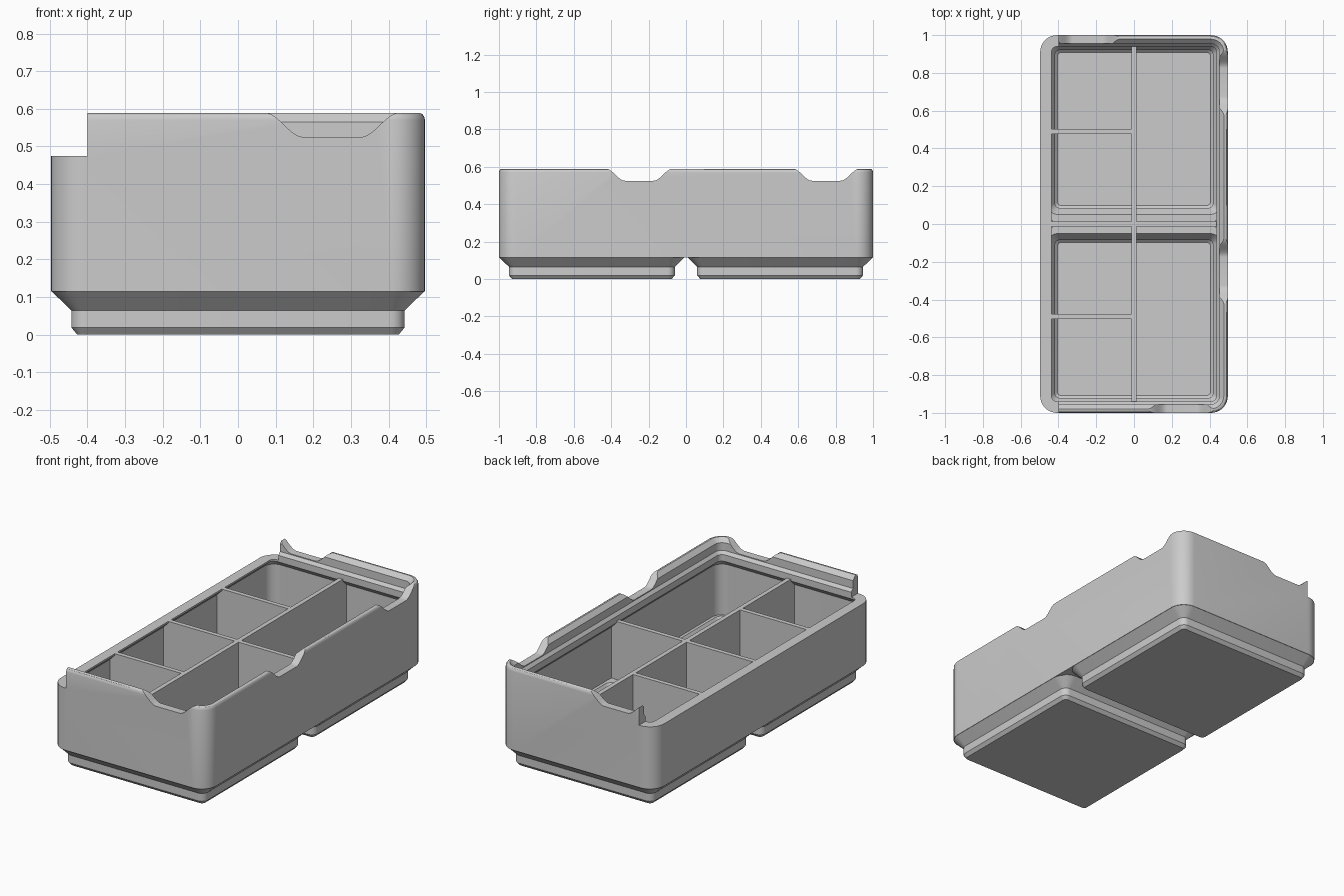
import bpy, bmesh, math

cube = bpy.data.objects.get("Cube")
if cube:
    bpy.data.objects.remove(cube, do_unlink=True)

HX, HY, R = 0.497, 1.0, 0.09      # body half sizes and corner radius
PITCH = 0.503                     # foot centre distance from the middle
RIM = 0.475                       # divider and low wall height
THICK = 0.026                     # divider thickness

grey = bpy.data.materials.new("plain_grey")
grey.use_nodes = True
grey.diffuse_color = (0.6, 0.6, 0.6, 1)
grey.node_tree.nodes["Principled BSDF"].inputs["Base Color"].default_value = (0.6, 0.6, 0.6, 1)


def add_object(name, bm):
    bmesh.ops.recalc_face_normals(bm, faces=bm.faces)
    mesh = bpy.data.meshes.new(name)
    bm.to_mesh(mesh)
    bm.free()
    mesh.materials.append(grey)
    obj = bpy.data.objects.new(name, mesh)
    bpy.context.collection.objects.link(obj)
    return obj


def smooth(obj):
    bpy.ops.object.select_all(action='DESELECT')
    obj.select_set(True)
    bpy.context.view_layer.objects.active = obj
    bpy.ops.object.shade_smooth_by_angle(angle=math.radians(30))


def ring(bm, hx, hy, r, z, cy=0, steps=8):
    """Rounded rectangle loop of vertices."""
    verts = []
    for k, (sx, sy) in enumerate([(1, 1), (-1, 1), (-1, -1), (1, -1)]):
        for i in range(steps + 1):
            a = math.pi / 2 * (k + i / steps)
            verts.append(bm.verts.new((sx * (hx - r) + r * math.cos(a),
                                       cy + sy * (hy - r) + r * math.sin(a), z)))
    return verts


def loft(bm, rings, closed=False):
    pairs = list(zip(rings, rings[1:]))
    if closed:
        pairs.append((rings[-1], rings[0]))
    for a, b in pairs:
        n = len(a)
        for i in range(n):
            j = (i + 1) % n
            bm.faces.new((a[i], a[j], b[j], b[i]))
    if not closed:
        bm.faces.new(rings[0])
        bm.faces.new(rings[-1])


def box(name, x0, x1, y0, y1, z0, z1):
    bm = bmesh.new()
    bmesh.ops.create_cube(bm, size=1)
    for v in bm.verts:
        v.co = (x1 if v.co.x > 0 else x0, y1 if v.co.y > 0 else y0, z1 if v.co.z > 0 else z0)
    return add_object(name, bm)


def notch_cutter(centre, side):
    """Scooped notch through the lip; side is front, back or right."""
    flat, wide, low, high = 0.075, 0.18, 0.525, 0.59
    pts = []
    for i in range(13):
        t = i / 12
        pts.append((flat + (wide - flat) * t, low + (high - low) * (1 - math.cos(math.pi * t)) / 2))
    pts.append((wide, high + 0.05))
    outline = pts + [(-u, z) for u, z in reversed(pts)]
    bm = bmesh.new()
    ends = []
    for depth in (0.06, -0.07):
        loop = []
        for u, z in outline:
            if side == "right":
                co = (HX + depth, centre + u, z)
            else:
                s = 1 if side == "back" else -1
                co = (centre + u, s * (HY + depth), z)
            loop.append(bm.verts.new(co))
        ends.append(loop)
    loft(bm, ends)
    return add_object("notch_cutter", bm)


# Outer wall with the stacking lip: (inset, height) profile swept round the bin
profile = [(0, 0.115), (0, 0.570), (0.002, 0.578), (0.006, 0.585), (0.013, 0.589),
           (0.0215, 0.589), (0.0455, 0.565), (0.0455, 0.520), (0.06, 0.503),
           (0.06, RIM), (0.06, 0.465), (0.028, 0.433), (0.028, 0.115)]
bm = bmesh.new()
loft(bm, [ring(bm, HX - d, HY - d, R - d, z) for d, z in profile], closed=True)
wall = add_object("bin_wall", bm)

# Notches in the lip and the cut-down left-hand side
cutters = [notch_cutter(0.25, "front"), notch_cutter(-0.25, "back"),
           notch_cutter(-0.25, "right"), notch_cutter(0.75, "right"),
           box("side_cutter", -0.6, -0.4, -1.1, 1.1, RIM, 0.7)]
for cutter in cutters:
    cutter.hide_render = True
    mod = wall.modifiers.new("cut", 'BOOLEAN')
    mod.operation, mod.solver, mod.object = 'DIFFERENCE', 'EXACT', cutter
    bpy.context.view_layer.objects.active = wall
    bpy.ops.object.modifier_apply(modifier=mod.name)
    bpy.data.objects.remove(cutter, do_unlink=True)
smooth(wall)

# Hollow feet: outer steps up, shelf, then inner steps down to the floor
foot = [(0.427, 0.02, 0), (0.443, 0.038, 0.019), (0.443, 0.038, 0.064), (HX, R, 0.117),
        (0.49, 0.083, 0.14), (0.452, 0.045, 0.14), (0.418, 0.025, 0.09),
        (0.418, 0.025, 0.045), (0.405, 0.02, 0.032)]
for name, s in (("front", -1), ("back", 1)):
    bm = bmesh.new()
    loft(bm, [ring(bm, h, h, r, z, s * PITCH) for h, r, z in foot])
    smooth(add_object(name + "_foot", bm))

# Bridge over the gap between the feet
box("foot_bridge", -0.48, 0.48, -0.048, 0.048, 0.117, 0.139)

# Dividers
t = THICK / 2
box("cross_divider", -0.475, 0.475, -t, t, 0.12, RIM)
box("long_divider", -t, t, -0.98, 0.98, 0.13, RIM)
for name, s in (("front", -1), ("back", 1)):
    y = s * 0.489
    box(name + "_short_divider", -0.475, 0, y - t, y + t, 0.13, RIM)
    box(name + "_long_divider_base", -t, t, s * PITCH - 0.425, s * PITCH + 0.425, 0.025, 0.135)
    box(name + "_short_divider_base", -0.425, 0, y - t, y + t, 0.025, 0.135)
